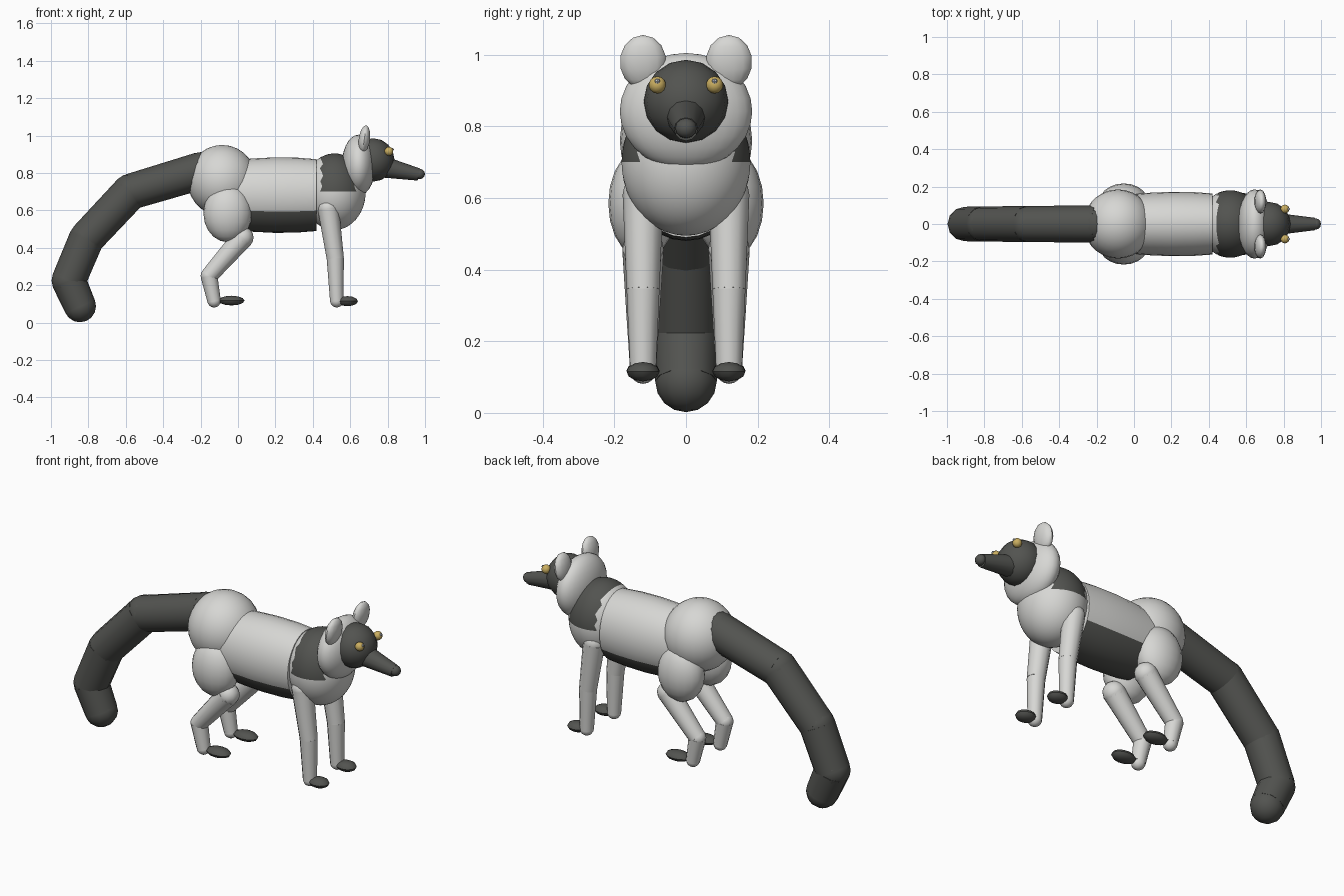
import bpy, bmesh, math
from mathutils import Vector, Matrix

cube = bpy.data.objects.get("Cube")
if cube:
    bpy.data.objects.remove(cube, do_unlink=True)


def material(name, rgb, rough=0.7):
    m = bpy.data.materials.new(name)
    m.use_nodes = True
    m.diffuse_color = (*rgb, 1)
    node = m.node_tree.nodes["Principled BSDF"]
    node.inputs["Base Color"].default_value = (*rgb, 1)
    node.inputs["Roughness"].default_value = rough
    return m


PALE = material("pale fur", (0.68, 0.68, 0.66))
DARK = material("dark fur", (0.085, 0.087, 0.08))
GOLD = material("golden eye", (0.6, 0.43, 0.12))
GLINT = material("eye glint", (0.5, 0.53, 0.58))


def finish(bm, name, mats, rule=None, angle=40):
    """Turn a bmesh into a smooth object; rule picks faces for the second material."""
    bmesh.ops.recalc_face_normals(bm, faces=bm.faces)
    if rule:
        for f in bm.faces:
            f.material_index = int(rule(f.calc_center_median()))
    mesh = bpy.data.meshes.new(name)
    bm.to_mesh(mesh)
    bm.free()
    for m in mats:
        mesh.materials.append(m)
    ob = bpy.data.objects.new(name, mesh)
    bpy.context.collection.objects.link(ob)
    bpy.ops.object.select_all(action="DESELECT")
    ob.select_set(True)
    bpy.context.view_layer.objects.active = ob
    bpy.ops.object.shade_smooth_by_angle(angle=math.radians(angle))
    return ob


def ball(name, centre, radii, mat, segs=20, tilt=0):
    """Ellipsoid, tilted about the y axis."""
    bm = bmesh.new()
    xf = (Matrix.Translation(centre) @ Matrix.Rotation(math.radians(tilt), 4, "Y")
          @ Matrix.Diagonal((*radii, 1)))
    bmesh.ops.create_uvsphere(bm, u_segments=segs, v_segments=segs // 2, radius=1, matrix=xf)
    return finish(bm, name, [mat])


def limb(name, points, radii, mat, segs=12):
    """Tapered cylinders along a path, with a ball at every joint."""
    bm = bmesh.new()
    pts = [Vector(p) for p in points]
    for a, b, ra, rb in zip(pts, pts[1:], radii, radii[1:]):
        d = b - a
        xf = Matrix.Translation((a + b) / 2) @ d.to_track_quat("Z", "Y").to_matrix().to_4x4()
        bmesh.ops.create_cone(bm, cap_ends=True, segments=segs, radius1=ra, radius2=rb,
                              depth=d.length, matrix=xf)
    for p, r in zip(pts, radii):
        bmesh.ops.create_uvsphere(bm, u_segments=segs, v_segments=8, radius=r,
                                  matrix=Matrix.Translation(p))
    return finish(bm, name, [mat])


# Torso: barrel lathed about the x axis, with a dark belly
bm = bmesh.new()
SEGS = 28
rings = []
for x, s in ((0.0, 0.93), (0.08, 0.97), (0.2, 1.0), (0.32, 0.99), (0.42, 0.95)):
    ring = []
    for i in range(SEGS):
        t = math.tau * i / SEGS
        ring.append(bm.verts.new((x, 0.172 * s * math.cos(t), 0.682 + 0.202 * s * math.sin(t))))
    rings.append(ring)
for r0, r1 in zip(rings, rings[1:]):
    for i in range(SEGS):
        j = (i + 1) % SEGS
        bm.faces.new((r0[i], r0[j], r1[j], r1[i]))
bm.faces.new(rings[0])
bm.faces.new(rings[-1])
finish(bm, "torso", [PALE, DARK], lambda c: c.z < 0.597 and 0.01 < c.x < 0.41)

# Chest with a dark mantle over the shoulders
bm = bmesh.new()
bmesh.ops.create_icosphere(bm, subdivisions=4, radius=1,
                           matrix=Matrix.Translation((0.515, 0, 0.7))
                           @ Matrix.Diagonal((0.168, 0.18, 0.205, 1)))
finish(bm, "chest", [PALE, DARK], lambda c: c.z > 0.7 and 0.445 < c.x < 0.625)

# Hips
ball("hips", (-0.085, 0, 0.76), (0.185, 0.185, 0.19), PALE, 28)

# Head, dark face, snout and nose
ball("head", (0.645, 0, 0.842), (0.09, 0.185, 0.163), PALE, 28)
ball("face", (0.722, 0, 0.87), (0.115, 0.118, 0.116), DARK, 16)
bm = bmesh.new()
start, end = Vector((0.77, 0, 0.834)), Vector((0.967, 0, 0.792))
axis = end - start
bmesh.ops.create_cone(bm, cap_ends=True, segments=12, radius1=0.058, radius2=0.033,
                      depth=axis.length,
                      matrix=Matrix.Translation((start + end) / 2)
                      @ axis.to_track_quat("Z", "Y").to_matrix().to_4x4())
finish(bm, "snout", [DARK])
ball("nose", (0.972, 0, 0.795), (0.028, 0.03, 0.028), DARK, 12)

# Paired parts
for side, s in (("left", 1), ("right", -1)):
    y = 0.12 * s
    ball(side + "_ear", (0.675, y, 0.98), (0.031, 0.065, 0.076), PALE, 14, 8)
    ball(side + "_eye", (0.807, 0.08 * s, 0.916), (0.024,) * 3, GOLD, 14)
    ball(side + "_eye_glint", (0.826, 0.08 * s, 0.926), (0.008,) * 3, GLINT, 8)
    ball(side + "_thigh", (-0.055, y, 0.585), (0.13, 0.097, 0.155), PALE)

    limb(side + "_front_leg",
         [(0.483, y, 0.61), (0.52, y, 0.345), (0.528, y, 0.117)],
         [0.057, 0.046, 0.036], PALE)
    ball(side + "_front_paw", (0.585, y, 0.115), (0.056, 0.046, 0.027), DARK, 12)

    limb(side + "_hind_leg",
         [(0.025, y, 0.455), (-0.155, y, 0.25), (-0.128, y, 0.117)],
         [0.058, 0.045, 0.036], PALE)
    ball(side + "_hind_paw", (-0.035, y, 0.118), (0.07, 0.046, 0.026), DARK, 12)

# Tail: four tapering sections hanging down behind
limb("tail",
     [(-0.2, 0, 0.812), (-0.575, 0, 0.7), (-0.81, 0, 0.45), (-0.905, 0, 0.225), (-0.845, 0, 0.088)],
     [0.1, 0.096, 0.094, 0.092, 0.086], DARK)
